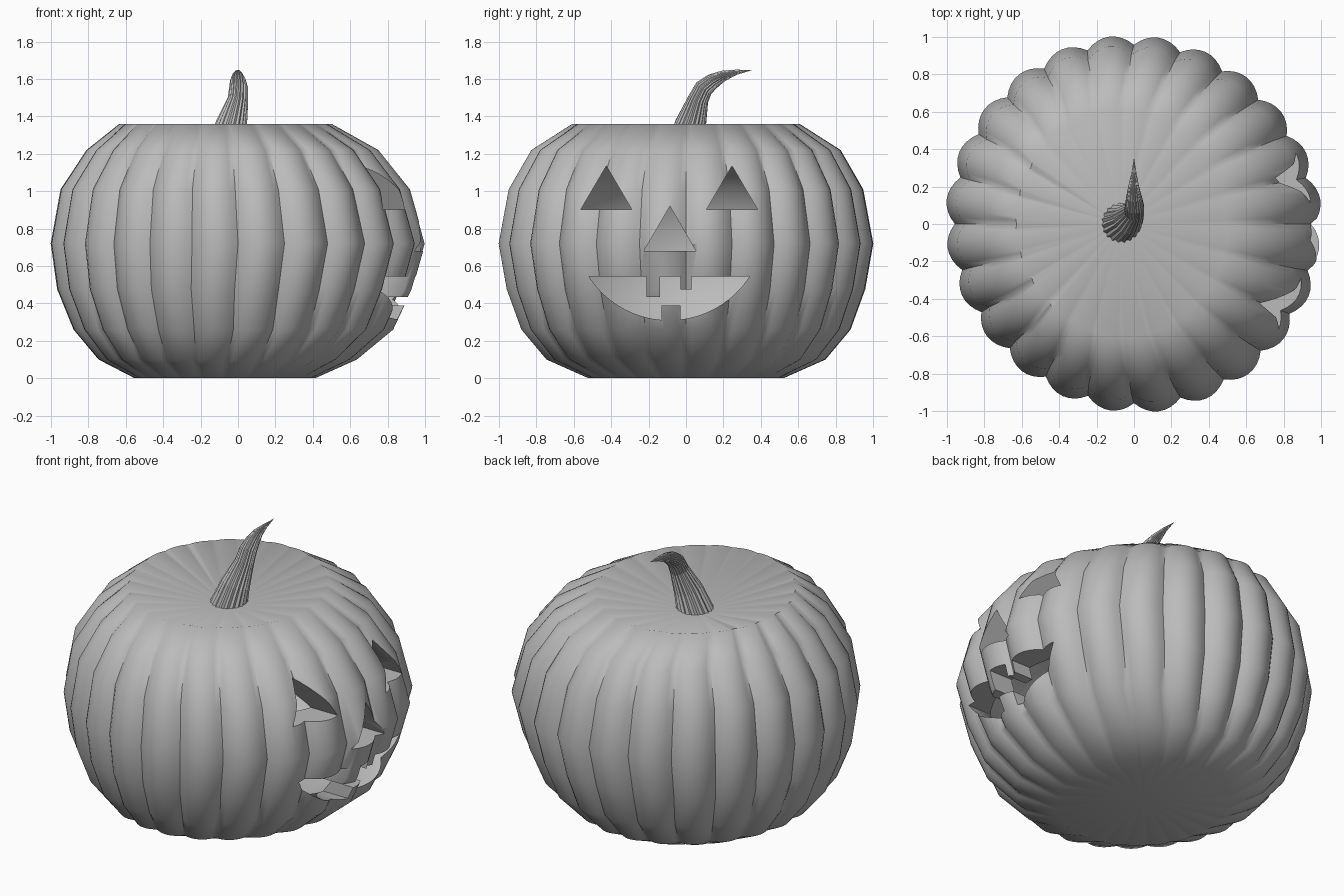
import bpy, bmesh, math
from mathutils import Vector

cube = bpy.data.objects.get("Cube")
if cube:
    bpy.data.objects.remove(cube, do_unlink=True)

RIBS, STEPS = 24, 8          # lobes around the body, points per lobe
FACE_Y = -0.09               # centre line of the carved face


def material(name, rgb):
    m = bpy.data.materials.new(name)
    m.use_nodes = True
    col = (*rgb, 1)
    m.diffuse_color = col
    bsdf = m.node_tree.nodes["Principled BSDF"]
    bsdf.inputs["Base Color"].default_value = col
    bsdf.inputs["Roughness"].default_value = 0.8
    return m


grey = material("plain grey", (0.5, 0.5, 0.5))


def make_object(name, bm):
    me = bpy.data.meshes.new(name)
    bm.to_mesh(me)
    bm.free()
    ob = bpy.data.objects.new(name, me)
    bpy.context.collection.objects.link(ob)
    me.materials.append(grey)
    return ob


def loft(bm, rings, start, end):
    """Skin a stack of closed rings, each end closed by a fan to a point."""
    loops = [[bm.verts.new(p) for p in ring] for ring in rings]
    n = len(loops[0])
    faces = []
    for a, b in zip(loops, loops[1:]):
        faces += [bm.faces.new((a[i], a[(i + 1) % n], b[(i + 1) % n], b[i])) for i in range(n)]
    for loop, tip, flip in ((loops[0], start, True), (loops[-1], end, False)):
        t = bm.verts.new(tip)
        for i in range(n):
            tri = (loop[i], loop[(i + 1) % n], t)
            faces.append(bm.faces.new(tri[::-1] if flip else tri))
    return faces


def body_ring(radius, z, shift, depth, widen, count):
    ring = []
    for i in range(count):
        a = 2 * math.pi * i / count
        u = 2 * (i % STEPS) / STEPS - 1       # -1..1 across one lobe
        s = math.sin(2 * a)
        r = (radius - depth * u * u) * (1 - 0.01 * s * (1 + s))   # slightly uneven girth
        ring.append((shift + r * math.cos(a), widen * r * math.sin(a), z))
    return ring


# Ribbed shell: radius, height, sideways shift, groove depth, widening along y
profile = [(0.485, 0, -0.07, 0.01, 1.08), (0.695, 0.1, -0.055, 0.03, 1.08),
           (0.86, 0.26, -0.025, 0.045, 1.03), (0.955, 0.475, -0.018, 0.05, 1.01),
           (1.008, 0.72, 0, 0.05, 1), (0.94, 1.01, -0.015, 0.05, 1.015),
           (0.785, 1.22, -0.03, 0.04, 1.06), (0.57, 1.36, -0.067, 0.01, 1.07)]
bm = bmesh.new()
loft(bm, [body_ring(*p, RIBS * STEPS) for p in profile], (-0.07, 0, 0.02), (-0.07, 0, 1.225))

# Smooth hollow inside, facing inward
hollow = []
for k in range(1, 12):
    t = math.pi * k / 12
    hollow.append(body_ring(0.84 * math.sqrt(math.sin(t)), 0.66 - 0.52 * math.cos(t),
                            -0.03, 0, 1.03, 64))
inner = loft(bm, hollow, (-0.03, 0, 0.135), (-0.03, 0, 1.18))
bmesh.ops.reverse_faces(bm, faces=inner)
body = make_object("pumpkin_body", bm)


# Carved face: prisms pushed through the +x wall
def cutter(name, outline):
    bm = bmesh.new()
    face = bm.faces.new([bm.verts.new((0.2, y, z)) for y, z in outline])
    out = bmesh.ops.extrude_face_region(bm, geom=[face])
    bmesh.ops.translate(bm, vec=(1.1, 0, 0),
                        verts=[g for g in out["geom"] if isinstance(g, bmesh.types.BMVert)])
    bmesh.ops.recalc_face_normals(bm, faces=bm.faces[:])
    return make_object(name, bm)


def triangle(y, half, low, high):
    return [(y - half, low), (y + half, low), (y, high)]


def arc(y0, y1, n=10):
    ys = [y0 + (y1 - y0) * i / n for i in range(n + 1)]
    return [(y, 0.822 - math.sqrt(0.512 ** 2 - (y - FACE_Y) ** 2)) for y in ys]


# Mouth: curved lower lip with one tooth, straight upper lip with two
LIP = 0.544
mouth = arc(-0.52, -0.13) + [(-0.13, 0.39), (-0.03, 0.39)] + arc(-0.03, 0.34)
for left, right, low in ((-0.03, 0.03, 0.475), (-0.21, -0.14, 0.435)):
    mouth += [(right, LIP), (right, low), (left, low), (left, LIP)]

cutters = [cutter("eye_cutter_%d" % i, triangle(FACE_Y + s * 0.336, 0.136, 0.903, 1.135))
           for i, s in enumerate((-1, 1))]
cutters.append(cutter("nose_cutter", triangle(FACE_Y + 0.004, 0.139, 0.68, 0.92)))
cutters.append(cutter("mouth_cutter", mouth))

bpy.context.view_layer.objects.active = body
for c in cutters:
    mod = body.modifiers.new(c.name, "BOOLEAN")
    mod.operation, mod.solver, mod.object = "DIFFERENCE", "EXACT", c
    bpy.ops.object.modifier_apply(modifier=mod.name)
for c in cutters:
    bpy.data.objects.remove(c, do_unlink=True)

bpy.ops.object.select_all(action="DESELECT")
body.select_set(True)
bpy.ops.object.shade_smooth_by_angle(angle=math.radians(55))

# Fluted stem, bending toward the back: centre and radius along its length
path = [((-0.08, 0, 1.2), 0.116), ((-0.033, 0.025, 1.36), 0.084), ((0, 0.065, 1.49), 0.056),
        ((0.003, 0.095, 1.55), 0.051), ((0, 0.14, 1.586), 0.043), ((-0.002, 0.2, 1.617), 0.029),
        ((0, 0.27, 1.636), 0.014)]
tip = Vector((0, 0.355, 1.648))
points = [Vector(p) for p, r in path] + [tip]
FLUTES = 40
rings = []
for i, (_, r) in enumerate(path):
    axis = (points[i + 1] - points[i - 1]).normalized() if i else Vector((0, 0, 1))
    side = (Vector((1, 0, 0)) - axis * axis.x).normalized()
    up = axis.cross(side)
    ring = []
    for k in range(FLUTES):
        a = 2 * math.pi * k / FLUTES
        flute = r * (1 if k % 2 else 0.9)
        ring.append(points[i] + (side * math.cos(a) + up * math.sin(a)) * flute)
    rings.append(ring)
bm = bmesh.new()
loft(bm, rings, points[0], tip)
make_object("stem", bm)
